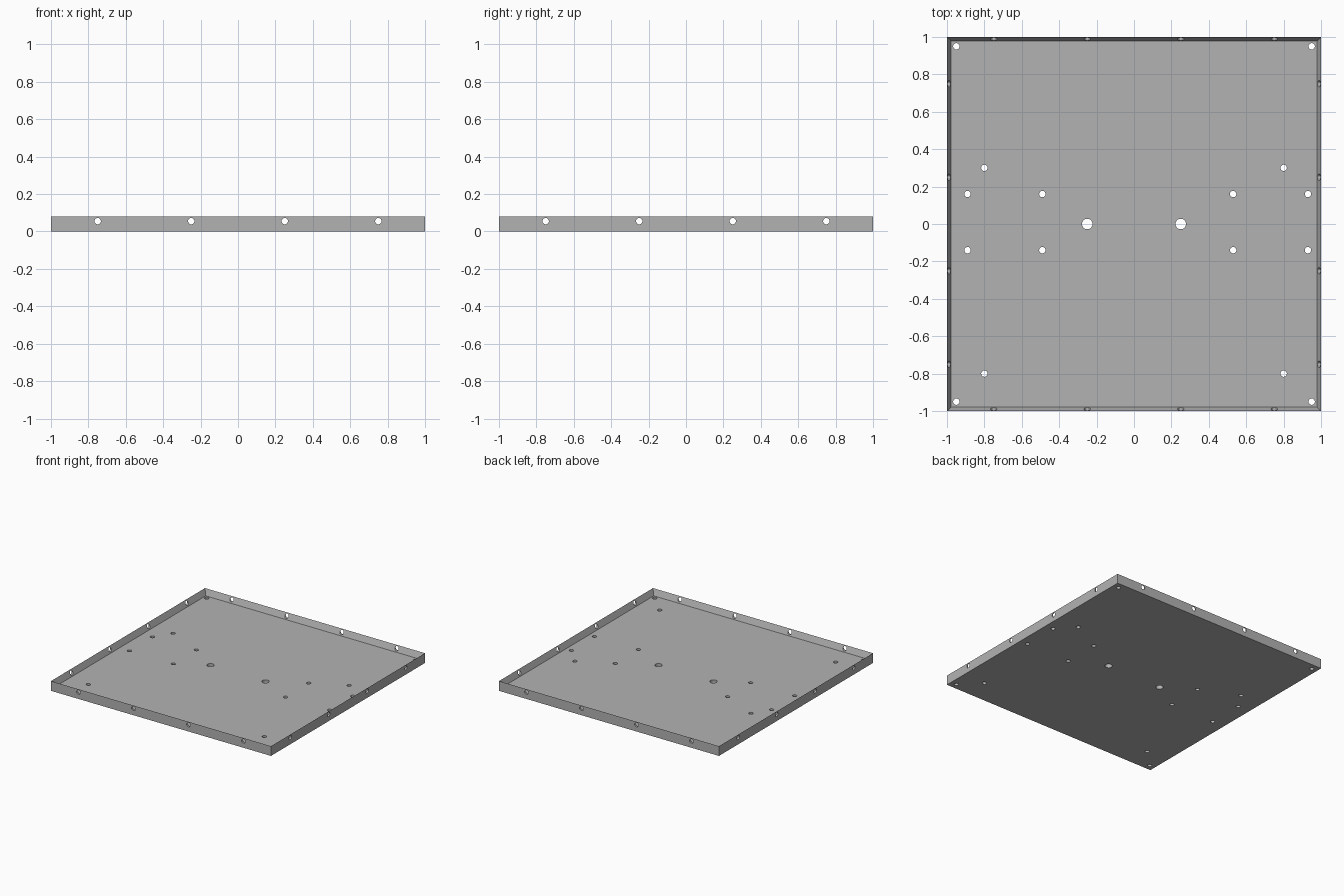
import bpy
import bmesh
from math import pi
from mathutils import Matrix, Vector

cube = bpy.data.objects.get("Cube")
if cube:
    bpy.data.objects.remove(cube, do_unlink=True)

HEIGHT, WALL, FLOOR = 0.08, 0.03, 0.03
HOLE_R, LARGE_R = 0.017, 0.028

grey = bpy.data.materials.new("plain grey")
grey.use_nodes = True
colour = (0.45, 0.45, 0.45, 1)
grey.diffuse_color = colour
grey.node_tree.nodes["Principled BSDF"].inputs["Base Color"].default_value = colour


def add_object(name, bm):
    mesh = bpy.data.meshes.new(name)
    bm.to_mesh(mesh)
    bm.free()
    mesh.materials.append(grey)
    obj = bpy.data.objects.new(name, mesh)
    bpy.context.collection.objects.link(obj)
    return obj


def drill(bm, centre, radius, depth, axis="Z"):
    turn = {"X": Matrix.Rotation(pi / 2, 4, "Y"),
            "Y": Matrix.Rotation(pi / 2, 4, "X"),
            "Z": Matrix.Identity(4)}[axis]
    bmesh.ops.create_cone(bm, cap_ends=True, segments=32, radius1=radius,
                          radius2=radius, depth=depth,
                          matrix=Matrix.Translation(centre) @ turn)


# Square tray: a slab whose top face is inset for the rim and sunk to the floor
bm = bmesh.new()
bmesh.ops.create_cube(bm, size=1, matrix=Matrix.Translation((0, 0, HEIGHT / 2))
                      @ Matrix.Diagonal((2, 2, HEIGHT, 1)))
top = max(bm.faces, key=lambda f: f.calc_center_median().z)
bmesh.ops.inset_region(bm, faces=[top], thickness=WALL)
bmesh.ops.translate(bm, verts=top.verts, vec=Vector((0, 0, FLOOR - HEIGHT)))
bmesh.ops.recalc_face_normals(bm, faces=bm.faces)
tray = add_object("tray", bm)

# Floor holes: corners, side mounts, two offset mounting patterns, large pair
cut = bmesh.new()
small = [(x, y) for x in (-0.95, 0.95) for y in (-0.95, 0.95)]
small += [(x, y) for x in (-0.8, 0.8) for y in (-0.8, 0.3)]
small += [(x, y) for x in (-0.89, -0.49, 0.53, 0.93) for y in (-0.14, 0.16)]
for x, y in small:
    drill(cut, (x, y, FLOOR / 2), HOLE_R, 0.1)
for x in (-0.25, 0.25):
    drill(cut, (x, 0, FLOOR / 2), LARGE_R, 0.1)

# Wall holes: four evenly spaced along each side
wall_z = (FLOOR + HEIGHT) / 2
for side in (-1, 1):
    edge = side * (1 - WALL / 2)
    for along in (-0.75, -0.25, 0.25, 0.75):
        drill(cut, (along, edge, wall_z), HOLE_R, 0.06, "Y")
        drill(cut, (edge, along, wall_z), HOLE_R, 0.06, "X")
cutter = add_object("hole_cutter", cut)
cutter.hide_render = True

# Cut the holes, then drop the helper
mod = tray.modifiers.new("holes", "BOOLEAN")
mod.operation = "DIFFERENCE"
mod.solver = "EXACT"
mod.object = cutter
bpy.ops.object.select_all(action="DESELECT")
tray.select_set(True)
bpy.context.view_layer.objects.active = tray
bpy.ops.object.modifier_apply(modifier=mod.name)
bpy.data.objects.remove(cutter, do_unlink=True)
bpy.ops.object.shade_smooth_by_angle()
